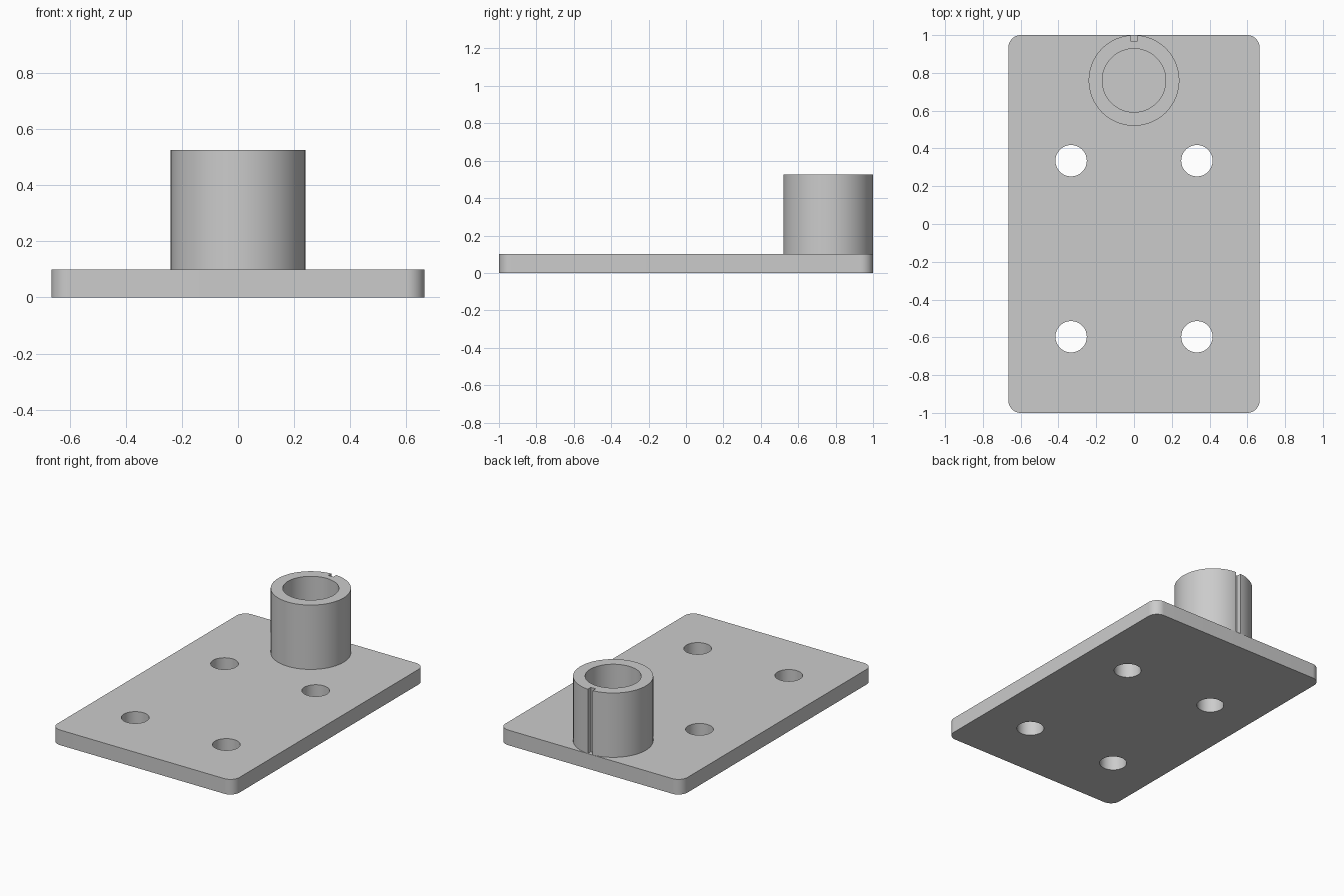
import bpy
import bmesh
import math

if "Cube" in bpy.data.objects:
    bpy.data.objects.remove(bpy.data.objects["Cube"])

HALF_W, HALF_L, THICK = 0.665, 1.0, 0.1
CORNER_R = 0.066
HOLE_X, HOLE_R = 0.333, 0.083
COLLAR_Y, OUTER_R, BORE_R, TOP = 0.76, 0.24, 0.168, 0.525
SLOT_W, SLOT_DEPTH = 0.036, 0.032

grey = bpy.data.materials.new("light_grey")
grey.use_nodes = True
colour = (0.6, 0.6, 0.6, 1)
grey.diffuse_color = colour
grey.node_tree.nodes["Principled BSDF"].inputs["Base Color"].default_value = colour


def arc(cx, cy, r, start, end, steps):
    """Points along an arc, both ends included."""
    return [(cx + r * math.cos(start + (end - start) * i / steps),
             cy + r * math.sin(start + (end - start) * i / steps))
            for i in range(steps + 1)]


def circle(cx, cy, r, sides=96):
    return arc(cx, cy, r, 0, math.tau, sides)[:-1]


def prism(name, outline, z0, z1):
    """Extrude a closed outline between two heights."""
    bm = bmesh.new()
    base = bm.faces.new([bm.verts.new((x, y, z0)) for x, y in outline])
    result = bmesh.ops.extrude_face_region(bm, geom=[base], use_keep_orig=True)
    top = [v for v in result["geom"] if isinstance(v, bmesh.types.BMVert)]
    bmesh.ops.translate(bm, verts=top, vec=(0, 0, z1 - z0))
    bmesh.ops.recalc_face_normals(bm, faces=bm.faces)
    mesh = bpy.data.meshes.new(name)
    bm.to_mesh(mesh)
    bm.free()
    mesh.materials.append(grey)
    obj = bpy.data.objects.new(name, mesh)
    bpy.context.collection.objects.link(obj)
    return obj


def cut(target, cutter):
    """Subtract the cutter, apply the result and drop the cutter."""
    cutter.hide_render = True
    mod = target.modifiers.new("cut", "BOOLEAN")
    mod.operation, mod.solver, mod.object = "DIFFERENCE", "EXACT", cutter
    bpy.context.view_layer.objects.active = target
    bpy.ops.object.modifier_apply(modifier=mod.name)
    bpy.data.objects.remove(cutter)


# Base plate with rounded corners
outline = []
for i, (sx, sy) in enumerate([(1, 1), (-1, 1), (-1, -1), (1, -1)]):
    outline += arc(sx * (HALF_W - CORNER_R), sy * (HALF_L - CORNER_R),
                   CORNER_R, i * math.pi / 2, (i + 1) * math.pi / 2, 16)
plate = prism("base_plate", outline, 0, THICK)

# Four mounting holes
for x in (-HOLE_X, HOLE_X):
    for y in (-0.597, 0.335):
        cut(plate, prism("hole_cutter", circle(x, y, HOLE_R, 64), -0.1, 0.2))

# Collar with a blind bore that ends on the plate
collar = prism("collar", circle(0, COLLAR_Y, OUTER_R), THICK, TOP)
cut(collar, prism("bore_cutter", circle(0, COLLAR_Y, BORE_R), 0, 1))

# Keyway down the back of the collar
slot_y = COLLAR_Y + OUTER_R - SLOT_DEPTH
w = SLOT_W / 2
cut(collar, prism("slot_cutter", [(-w, slot_y), (w, slot_y), (w, 1.1), (-w, 1.1)], 0, 1))

# Smooth the curved walls and keep the edges sharp
for obj in (plate, collar):
    bpy.ops.object.select_all(action="DESELECT")
    obj.select_set(True)
    bpy.context.view_layer.objects.active = obj
    bpy.ops.object.shade_smooth_by_angle(angle=math.radians(30))
